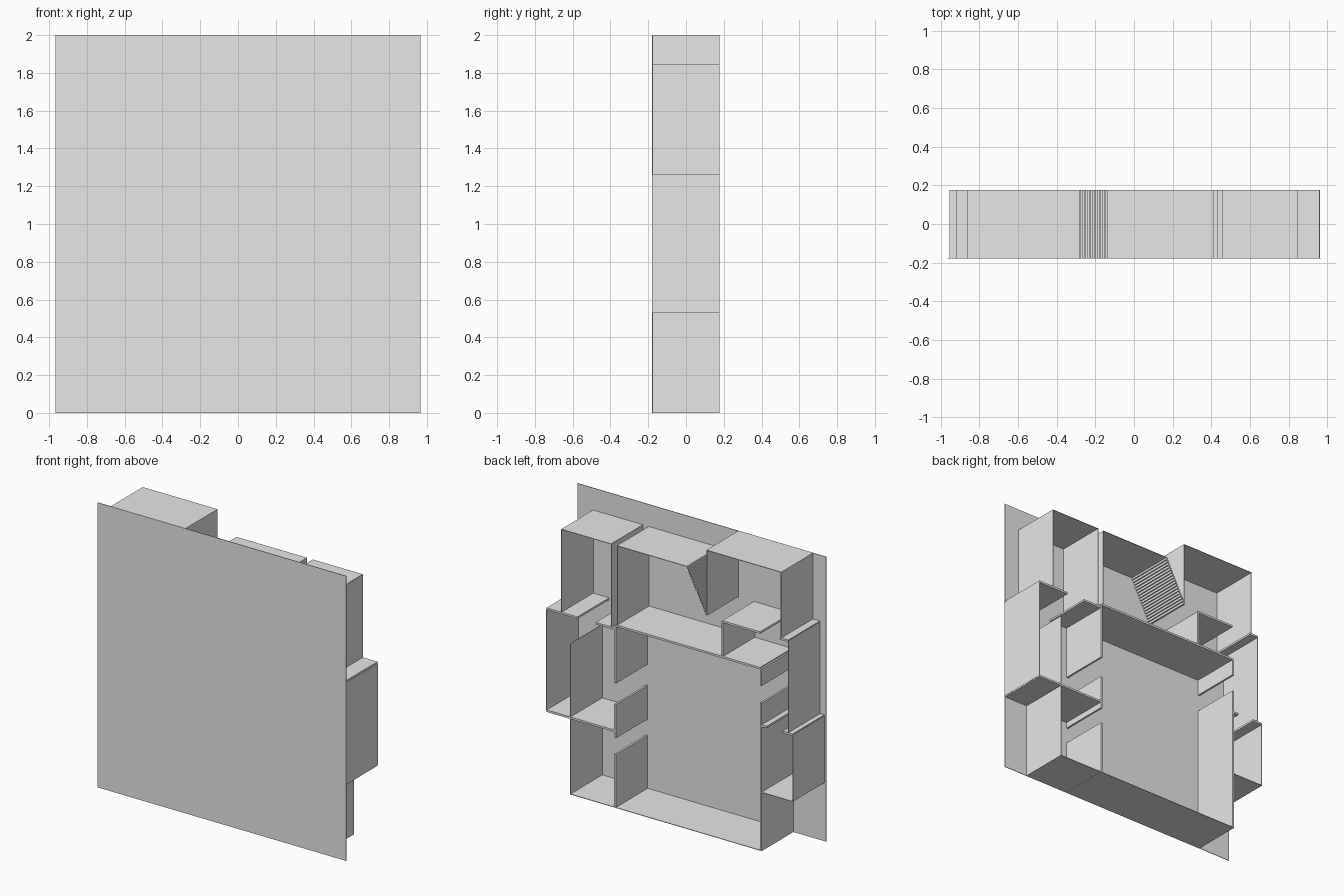
import bpy
import bmesh

old = bpy.data.objects.get("Cube")
if old:
    bpy.data.objects.remove(old)

FRONT, BACK = -0.177, 0.177   # floor sheet and open wall tops
SHEET, SOLID = 0.004, 0.014   # outer skins and partitions

grey = bpy.data.materials.new("plain_grey")
grey.use_nodes = True
tone = (0.8, 0.8, 0.8, 1)
grey.diffuse_color = tone
grey.node_tree.nodes["Principled BSDF"].inputs["Base Color"].default_value = tone


def add_box(bm, xs, ys, zs):
    """Add one box between the given limits."""
    made = bmesh.ops.create_cube(bm, size=1)["verts"]
    for v in made:
        for axis, (low, high) in enumerate((sorted(xs), sorted(ys), sorted(zs))):
            v.co[axis] = low if v.co[axis] < 0 else high


def finish(name, bm):
    mesh = bpy.data.meshes.new(name)
    bmesh.ops.recalc_face_normals(bm, faces=bm.faces)
    bm.to_mesh(mesh)
    bm.free()
    mesh.materials.append(grey)
    bpy.context.collection.objects.link(bpy.data.objects.new(name, mesh))


def upright(name, x, *spans, thick=SHEET):
    """Wall at constant x, one piece for each height span."""
    bm = bmesh.new()
    for span in spans:
        add_box(bm, (x - thick / 2, x + thick / 2), (FRONT, BACK), span)
    finish(name, bm)


def level(name, z, *spans, thick=SHEET):
    """Wall at constant z, one piece for each x span."""
    bm = bmesh.new()
    for span in spans:
        add_box(bm, span, (FRONT, BACK), (z - thick / 2, z + thick / 2))
    finish(name, bm)


# Floor sheet
bm = bmesh.new()
add_box(bm, (-0.965, 0.965), (FRONT - SHEET / 2, FRONT + SHEET / 2), (0, 2))
finish("floor_sheet", bm)

# Upper left room
level("upper_left_room_top", 1.843, (0.458, 0.845))
upright("upper_left_room_outer_wall", 0.845, (1.26, 1.843))
upright("upper_left_room_inner_wall", 0.458, (1.26, 1.843))

# Middle left room with its closet and doorway
level("middle_left_room_top", 1.255, (0.72, 0.96), (0.435, 0.577), thick=SOLID)
upright("middle_left_room_outer_wall", 0.96, (0.54, 1.25))
upright("closet_partition", 0.775, (0.54, 1.06))
level("middle_left_room_bottom", 0.538, (0.42, 0.96), thick=SOLID)

# Lower left room
upright("lower_left_room_outer_wall", 0.775, (0, 0.54))
level("lower_left_room_bottom", 0.002, (0.435, 0.775))

# Large central room
upright("central_left_wall", 0.427, (0.875, 1.28), (0.49, 0.727), (0, 0.376),
        thick=SOLID)
level("central_top_wall", 1.28, (-0.7, 0.42), thick=SOLID)
level("central_bottom_wall", 0.002, (-0.7, 0.42))
upright("central_right_wall", -0.705, (1.16, 1.28), (0, 1.04), thick=SOLID)

# Upper middle room
level("upper_middle_room_top", 1.843, (-0.13, 0.412))
upright("upper_middle_room_left_wall", 0.412, (1.28, 1.843))

# Slanting wall in fine steps
bm = bmesh.new()
steps = 18
dx, dz = -0.155 / steps, -0.3 / steps
for i in range(steps):
    x, z = -0.13 + i * dx, 1.843 + i * dz
    add_box(bm, (x, x + dx), (FRONT, BACK), (z, z + dz))
finish("slanting_stepped_wall", bm)

# Upper right room
level("upper_right_room_top", 1.998, (-0.862, -0.285))
upright("upper_right_room_left_wall", -0.285, (1.54, 2))
upright("upper_right_room_outer_wall", -0.862, (1.53, 2))

# Corridor with alcove
level("alcove_top", 1.53, (-0.7, -0.405), thick=SOLID)
upright("alcove_left_wall", -0.405, (1.28, 1.53), thick=SOLID)
level("corridor_top", 1.53, (-0.917, -0.85), thick=SOLID)
upright("corridor_outer_wall", -0.917, (0.88, 1.53))

# Lower right room
level("lower_right_room_top", 0.88, (-0.75, -0.71), (-0.952, -0.875), thick=SOLID)
upright("lower_right_room_outer_wall", -0.952, (0.412, 0.88))
level("lower_right_room_bottom", 0.412, (-0.952, -0.71))
